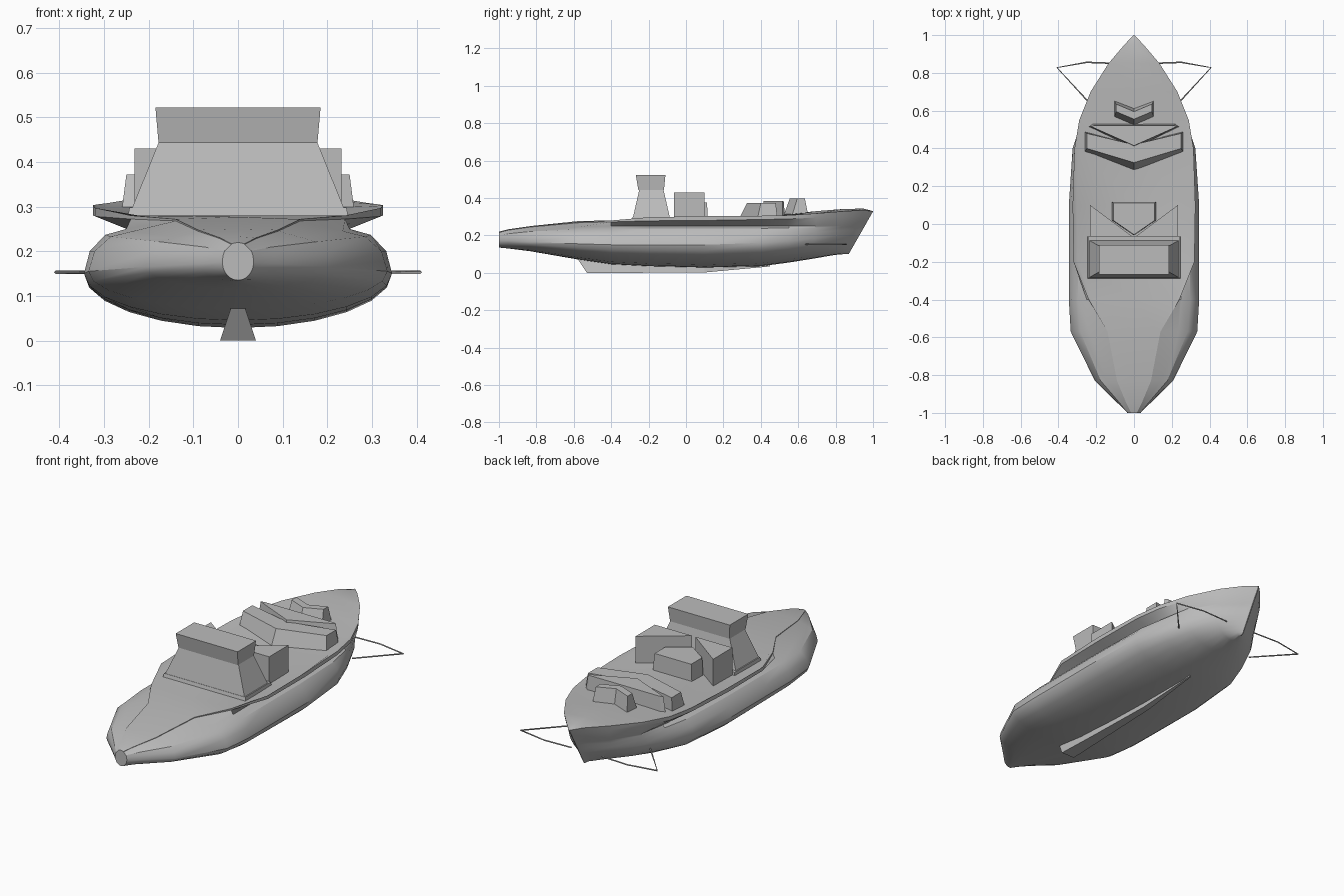
import bpy, bmesh
from math import sin, cos, pi, radians
from mathutils import Vector

cube = bpy.data.objects.get("Cube")
if cube:
    bpy.data.objects.remove(cube, do_unlink=True)

grey = bpy.data.materials.new("hull_grey")
grey.use_nodes = True
grey.diffuse_color = (0.5, 0.5, 0.5, 1)
grey.node_tree.nodes["Principled BSDF"].inputs["Base Color"].default_value = (0.5, 0.5, 0.5, 1)


def finish(name, bm, smooth=False):
    bmesh.ops.remove_doubles(bm, verts=bm.verts, dist=0.0002)
    bmesh.ops.recalc_face_normals(bm, faces=bm.faces)
    mesh = bpy.data.meshes.new(name)
    bm.to_mesh(mesh)
    bm.free()
    mesh.materials.append(grey)
    ob = bpy.data.objects.new(name, mesh)
    bpy.context.collection.objects.link(ob)
    if smooth:
        bpy.ops.object.select_all(action='DESELECT')
        ob.select_set(True)
        bpy.context.view_layer.objects.active = ob
        bpy.ops.object.shade_smooth_by_angle(angle=radians(30))
    return ob


def loft(name, loops, smooth=False):
    """Skin closed loops of equal length and cap both ends."""
    bm = bmesh.new()
    rings = [[bm.verts.new(p) for p in loop] for loop in loops]
    n = len(rings[0])
    for a, b in zip(rings, rings[1:]):
        for i in range(n):
            j = (i + 1) % n
            bm.faces.new((a[i], a[j], b[j], b[i]))
    bm.faces.new(rings[0])
    bm.faces.new(rings[-1])
    return finish(name, bm, smooth)


def block(name, low, z0, high, z1):
    return loft(name, [[(x, y, z0) for x, y in low], [(x, y, z1) for x, y in high]])


def rect(w, y0, y1):
    return [(-w, y0), (w, y0), (w, y1), (-w, y1)]


def chevron(w, front, front_out, back_out, back):
    return [(0, front), (w, front_out), (w, back_out), (0, back), (-w, back_out), (-w, front_out)]


# Hull stations: y, keel z, widest z, half width, neck width, neck z,
# rim width, rim underside z, rim top z, deck z, rake
stations = [
    (-1.0, .135, .175, .035, .025, .205, .015, .215, .217, .22, 0),
    (-.95, .13, .172, .085, .062, .215, .04, .228, .23, .233, 0),
    (-.83, .115, .165, .207, .145, .23, .09, .245, .248, .25, 0),
    (-.57, .07, .155, .335, .235, .245, .14, .268, .272, .277, 0),
    (-.4, .045, .15, .345, .25, .25, .24, .272, .28, .28, 0),
    (-.2, .035, .15, .345, .25, .25, .32, .278, .297, .28, 0),
    (.1, .028, .15, .345, .25, .25, .325, .28, .303, .285, 0),
    (.4, .035, .16, .325, .25, .25, .315, .285, .305, .3, 0),
    (.55, .055, .17, .275, .245, .25, .29, .288, .308, .315, 0),
    (.7, .075, .185, .215, .22, .25, .23, .295, .318, .33, .1),
    (.85, .095, .2, .125, .13, .25, .135, .3, .33, .342, .25),
    (.95, .1, .2, .035, .04, .25, .05, .3, .335, .343, .45),
    (1.0, .1, .2, .002, .002, .25, .002, .3, .328, .33, .57),
]


def hull_loop(y, zb, zm, w, nw, nz, rw, rl, rt, deck, rake):
    half = []
    for i in range(1, 7):
        t = pi / 12 * i
        half.append((w * sin(t), zm - (zm - zb) * cos(t)))
    # shoulder curving in to the neck, then out to the rim
    for t in (pi / 6, pi / 3):
        half.append((nw + (w - nw) * cos(t), zm + (nz - zm) * sin(t)))
    half += [(nw, nz), (rw, rl), (rw, rt), (rw * .93, min(rt, deck))]
    ring = [(0, zb)] + half + [(0, deck)] + [(-x, z) for x, z in reversed(half)]
    return [(x, y - rake * max(0, rt - z), z) for x, z in ring]


loft("hull", [hull_loop(*s) for s in stations], smooth=True)

# Keel, widest at its raked end and tapering away
keel = [(-.58, -.53, .015, .075, .04, 0), (-.3, -.3, .015, .06, .031, 0),
        (.1, .1, .012, .05, .018, .002), (.45, .45, .004, .06, .004, .034)]
loft("keel", [[(-a, yt, zt), (a, yt, zt), (b, yb, zb), (-b, yb, zb)]
              for yt, yb, a, zt, b, zb in keel])

# Bridge tower with flared upper box
block("tower_plinth", rect(.25, -.295, -.062), .26, rect(.243, -.285, -.067), .298)
block("tower_base", rect(.24, -.285, -.085), .29, rect(.178, -.25, -.12), .443)
block("tower_top", rect(.178, -.255, -.118), .443, rect(.185, -.268, -.11), .522)

# Triangular wings on both sides of a pointed deck house
for side, label in ((1, "left"), (-1, "right")):
    tri = [(side * .232, .1), (side * .232, -.065), (side * .01, -.065)]
    block(label + "_wing", tri, .27, tri, .43)
house = [(0, -.06), (.118, .02), (.118, .118), (-.118, .118), (-.118, .02)]
block("deck_house", house, .27, [(x * .93, y * .95) for x, y in house], .375)

# Chevron superstructure
block("wide_chevron", chevron(.262, .28, .38, .49, .42), .28,
      chevron(.25, .325, .4, .48, .42), .372)
block("middle_wedge", [(0, .4), (.24, .515), (.22, .53), (-.22, .53), (-.24, .515)], .29,
      [(0, .415), (.225, .515), (.21, .522), (-.21, .522), (-.225, .515)], .385)
block("small_chevron", chevron(.105, .52, .565, .655, .615), .3,
      chevron(.095, .555, .595, .635, .595), .398)

# Thin outrigger frames
for side, label in ((1, "left"), (-1, "right")):
    path = [(.09, .85), (.25, .856), (.408, .828), (.235, .64)]
    curve = bpy.data.curves.new(label + "_outrigger", 'CURVE')
    curve.dimensions = '3D'
    curve.bevel_depth = .004
    curve.bevel_resolution = 0
    curve.use_fill_caps = True
    spline = curve.splines.new('POLY')
    spline.points.add(len(path) - 1)
    for p, (x, y) in zip(spline.points, path):
        p.co = (side * x, y, .153, 1)
    curve.materials.append(grey)
    bpy.context.collection.objects.link(bpy.data.objects.new(label + "_outrigger", curve))
